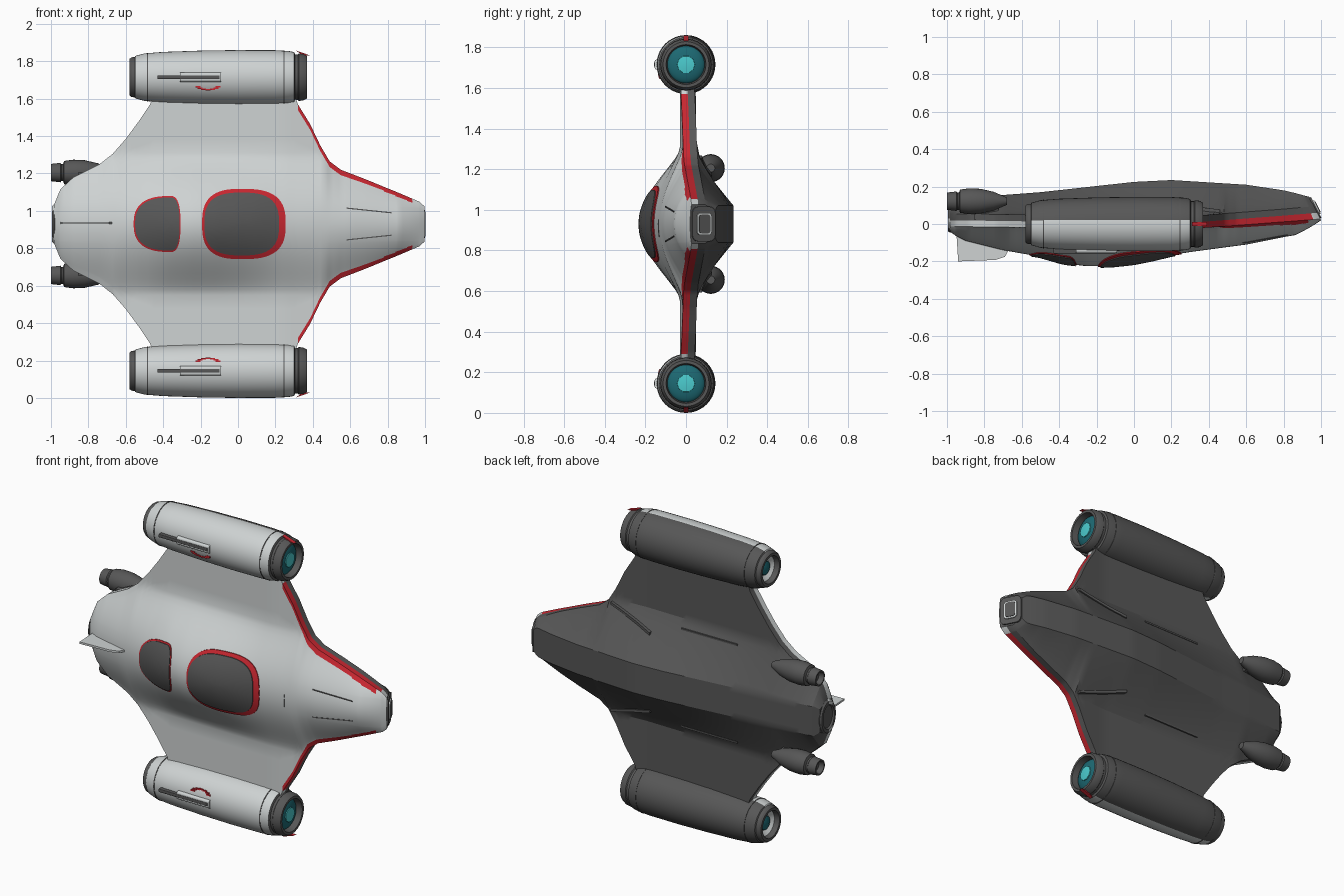
import bpy, bmesh, math
from mathutils import Matrix, Vector

if "Cube" in bpy.data.objects:
    bpy.data.objects.remove(bpy.data.objects["Cube"])

CZ = 0.93  # height of the ship's centre line


def material(name, rgb):
    m = bpy.data.materials.new(name)
    m.diffuse_color = (*rgb, 1)
    m.use_nodes = True
    m.node_tree.nodes["Principled BSDF"].inputs["Base Color"].default_value = m.diffuse_color
    return m


LIGHT = material("light grey hull", (0.62, 0.65, 0.65))
DARK = material("dark grey", (0.095, 0.095, 0.095))
RED = material("red trim", (0.58, 0.02, 0.03))
TEAL = material("teal glass", (0.012, 0.14, 0.17))
CYAN = material("cyan glow", (0.07, 0.60, 0.62))


def finish(name, bm, mats, rule=None, angle=30):
    bmesh.ops.recalc_face_normals(bm, faces=bm.faces)
    if rule:
        for f in bm.faces:
            f.material_index = rule(f.calc_center_median())
    me = bpy.data.meshes.new(name)
    bm.to_mesh(me)
    bm.free()
    for m in mats:
        me.materials.append(m)
    ob = bpy.data.objects.new(name, me)
    bpy.context.collection.objects.link(ob)
    bpy.ops.object.select_all(action='DESELECT')
    ob.select_set(True)
    bpy.context.view_layer.objects.active = ob
    bpy.ops.object.shade_smooth_by_angle(angle=math.radians(angle))
    return ob


def loft(rings, caps=(True, True)):
    bm = bmesh.new()
    vs = [[bm.verts.new(p) for p in r] for r in rings]
    n = len(vs[0])
    for a, b in zip(vs, vs[1:]):
        for i in range(n):
            j = (i + 1) % n
            bm.faces.new((a[i], a[j], b[j], b[i]))
    if caps[0]:
        bm.faces.new(vs[0])
    if caps[1]:
        bm.faces.new(vs[-1])
    return bm


def revolve(name, profile, y, z, mats, rule=None, sy=1.0, seg=40):
    """Turn an (x, radius) profile around a lengthwise axis."""
    rings = [[(x, y + sy * r * math.cos(k * math.tau / seg), z + r * math.sin(k * math.tau / seg))
              for k in range(seg)] for x, r in profile]
    return finish(name, loft(rings), mats, rule)


def box(name, centre, size, mat, rot=0.0, bevel=0.0):
    bm = bmesh.new()
    bmesh.ops.create_cube(bm, size=1)
    bmesh.ops.scale(bm, vec=size, verts=bm.verts)
    if bevel:
        edges = [e for e in bm.edges if abs(e.verts[0].co.x - e.verts[1].co.x) > 1e-5]
        bmesh.ops.bevel(bm, geom=edges, offset=bevel, segments=4, affect='EDGES', profile=0.5)
    bmesh.ops.transform(bm, matrix=Matrix.Translation(centre) @ Matrix.Rotation(rot, 4, 'Z'), verts=bm.verts)
    return finish(name, bm, [mat])


def lerp_table(table, x):
    for (x0, v0), (x1, v1) in zip(table, table[1:]):
        if x <= x1:
            return v0 + (v1 - v0) * max(0, (x - x0) / (x1 - x0))
    return table[-1][1]


# Hull outline (half span) and centre heights along the length
SPAN = [(-.985, .10), (-.95, .185), (-.88, .25), (-.74, .32), (-.67, .375), (-.6, .455), (-.53, .55), (-.47, .64),
        (-.45, .70), (.30, .70), (.32, .64), (.385, .535), (.44, .42), (.49, .335), (.55, .29), (.68, .24),
        (.85, .17), (.97, .12), (1, .095)]
FRONT = [(-.985, .04), (-.95, .065), (-.9, .09), (-.7, .14), (-.5, .175), (-.38, .21), (-.25, .226), (-.12, .223),
         (0, .21), (.1, .19), (.2, .166), (.3, .15), (.6, .11), (.85, .06), (1, -.02)]
BACK = [(-.985, .10), (-.95, .13), (-.7, .155), (-.5, .17), (0, .225), (.2, .235), (.6, .21), (.9, .165), (1, .145)]
EDGE = [(-.985, .02), (.25, .003), (1, .06)]


def span(x):
    return lerp_table(SPAN, x)


def y_front(x, d):
    w, rim = span(x), lerp_table(EDGE, x) - .033
    u = min(1, abs(d) / min(.38, w))
    power = lerp_table([(-.98, .9), (-.6, 1.5), (.4, 1.5), (1, .8)], x)
    return rim + (-lerp_table(FRONT, x) - rim) * (1 - u * u) ** power


def y_back(x, d):
    w, rim = span(x), lerp_table(EDGE, x) + .035
    k, f = min(.09, w * .7), min(.35, w)
    u = min(1, max(0, (abs(d) - k) / (f - k)))
    return rim + (lerp_table(BACK, x) - rim) * (1 - u) ** 1.1


def columns(w):
    k, a, b = min(.09, w * .7), min(.38, w * .8), w - min(.03, w * .1)
    half = [k * i / 3 for i in range(3)] + [k + (a - k) * i / 10 for i in range(10)]
    half += [a + (b - a) * i / 4 for i in range(5)] + [w]
    return [-d for d in half[:0:-1]] + half


# Hull and wings: one lofted skin, pale in front, dark behind, red leading edges
stations = sorted(set([p[0] for p in SPAN] + [round(-.96 + .03 * i, 3) for i in range(66) if i < 65]))
rings = []
for x in stations:
    w, cols = span(x), columns(span(x))
    ye = lerp_table(EDGE, x)
    ring = [(x, y_front(x, d), CZ + d) for d in cols] + [(x, ye, CZ + w)]
    ring += [(x, y_back(x, d), CZ + d) for d in reversed(cols)] + [(x, ye, CZ - w)]
    s = min(1, max(0, (x - .8) / .2))
    rings.append([(px - s * .5 * (py - .02), py, pz) for px, py, pz in ring])


def hull_colour(c):
    if c.y > lerp_table(EDGE, c.x):
        return 1
    if .315 < c.x < .94 and abs(c.z - CZ) > span(c.x) - .023:
        return 2
    return 0


finish("hull_and_wings", loft(rings), [LIGHT, DARK, RED], hull_colour, 28)


# Plates that follow the hull's front surface
def canopy_plate(name, cx, left, right, half, lift, mat, power=2.8):
    rings = []
    for t in (.04, .2, .4, .6, .75, .9, 1.0, 1.0):
        sink = .02 if len(rings) == 7 else -lift
        ring = []
        for k in range(56):
            c, s = math.cos(k * math.tau / 56), math.sin(k * math.tau / 56)
            x = cx + t * (right if c > 0 else left) * math.copysign(abs(c) ** (2 / power), c)
            d = t * half * math.copysign(abs(s) ** (2 / power), s)
            ring.append((x, y_front(x, d) + sink, CZ + d))
        rings.append(ring)
    finish(name, loft(rings, (True, False)), [mat], None, 40)


canopy_plate("main_canopy_frame", .02, .212, .235, .188, .005, RED)
canopy_plate("main_canopy_glass", .02, .20, .20, .168, .010, DARK)
canopy_plate("rear_canopy_frame", -.36, .198, .053, .15, .004, RED, 2.6)
canopy_plate("rear_canopy_glass", -.36, .190, .048, .142, .008, DARK, 2.6)


def surface_strip(name, fn, a, b, width, lift, mat):
    """Thin raised line laid over the hull from a to b, each (x, offset)."""
    rings = []
    for i in range(13):
        x, d = (a[j] + (b[j] - a[j]) * i / 12 for j in (0, 1))
        y = fn(x, d)
        rings.append([(x, y + lift, CZ + d - width), (x, y + lift, CZ + d + width),
                      (x, y - lift, CZ + d + width), (x, y - lift, CZ + d - width)])
    finish(name, loft(rings), [mat])


for side in (1, -1):
    surface_strip("nose_panel_line", y_front, (.58, side * .085), (.82, side * .06), .003, .003, DARK)
    surface_strip("back_crease_ridge", y_back, (.16, side * .24), (.46, side * .33), .008, .014, DARK)
    surface_strip("back_wing_ridge", y_back, (-.4, side * .3), (-.02, side * .3), .005, .006, DARK)
surface_strip("nose_hatch_line", y_front, (.41, -.06), (.41, .02), .003, .003, DARK)

# Nose mouth and tail nozzle
tilt = math.atan(.5)
box("nose_intake_frame", (.967, .085, CZ), (.016, .125, .17), DARK, tilt, .03)
box("nose_intake_grille", (.975, .089, CZ), (.012, .08, .11), LIGHT, tilt, .02)
box("nose_intake_slot", (.978, .0905, CZ), (.012, .062, .092), DARK, tilt, .015)
revolve("tail_nozzle", [(-.95, .10), (-.985, .105), (-.995, .095), (-.995, .075), (-.97, .06)],
        .03, CZ, [LIGHT, DARK], lambda c: int(c.y > .03 or abs(c.z - CZ) < .07), .72)

# Belly fin on the front side, near the tail
fin = [(-.95, -.04), (-.94, -.20), (-.74, -.192), (-.69, -.175), (-.66, -.12)]
finish("tail_fin", loft([[(x, y, CZ + .005 + o) for x, y in fin] for o in (-.006, .006)]), [LIGHT])

# Parts repeated on both sides: nacelles and rear thrusters
POD = [(-.53, .05), (-.55, .075), (-.58, .082), (-.58, .098), (-.57, .106), (-.552, .108), (-.548, .114),
       (-.5, .127), (-.4, .135), (-.2, .142), (0, .145), (.2, .144), (.27, .140), (.30, .134), (.305, .122),
       (.32, .122), (.325, .127), (.35, .124), (.37, .113), (.37, .098), (.33, .092)]
THRUSTER = [(-.97, .03), (-1, .038), (-1, .046), (-.95, .052), (-.945, .046), (-.935, .046), (-.93, .062),
            (-.88, .069), (-.82, .066), (-.75, .05), (-.68, .02)]


def pod_colour(c):
    return int(c.y > .02 or c.x < -.55 or c.x > .302)


for side, tag in ((1, "upper"), (-1, "lower")):
    z = CZ + side * .785
    revolve(tag + "_nacelle", POD, 0, z, [LIGHT, DARK], pod_colour)
    dome = [(.325 + .03 * math.cos(a), .093 * math.sin(a)) for a in (math.pi / 2 * (1 - i / 9) for i in range(9))]
    revolve(tag + "_intake_glass", dome, 0, z, [TEAL])
    revolve(tag + "_intake_glow", [(.34, .045), (.357, .043), (.36, .02)], 0, z, [CYAN], seg=10)
    revolve(tag + "_exhaust_core", [(-.52, .045), (-.545, .04), (-.555, .015)], 0, z, [TEAL], seg=20)
    revolve(tag + "_front_seam", [(.243, .1), (.243, .1435), (.249, .1435), (.249, .1)], 0, z, [DARK])
    revolve(tag + "_rear_seam", [(-.487, .1), (-.487, .1305), (-.481, .1305), (-.481, .1)], 0, z, [DARK])
    # side slot with its fairing and red handle
    box(tag + "_slot_fairing", (-.2, -.138, z), (.22, .034, .05), LIGHT, 0, .012)
    box(tag + "_slot", (-.265, -.143, z), (.33, .03, .02), DARK, 0, .004)
    for k in range(7):
        a = math.pi * (k + .5) / 7
        hx, hz = -.16 + .055 * math.cos(a), -side * (.045 + .022 * math.sin(a))
        box(tag + "_red_handle", (hx, -.005 - math.sqrt(.141 ** 2 - hz * hz) + .004, z + hz), (.026, .012, .008), RED)
    # red spike on the outer lip
    spike = [(.31, .142), (.345, .118), (.39, .115)]
    finish(tag + "_lip_spike", loft([[(x, o, z + side * r) for x, r in spike] for o in (-.012, .012)]), [RED])
    # rear thruster with its pylon
    tz = CZ + side * .275
    revolve(tag + "_thruster", THRUSTER, .122, tz, [DARK], seg=28)
    box(tag + "_thruster_pylon", (-.79, .07, tz - side * .02), (.13, .09, .04), DARK)
